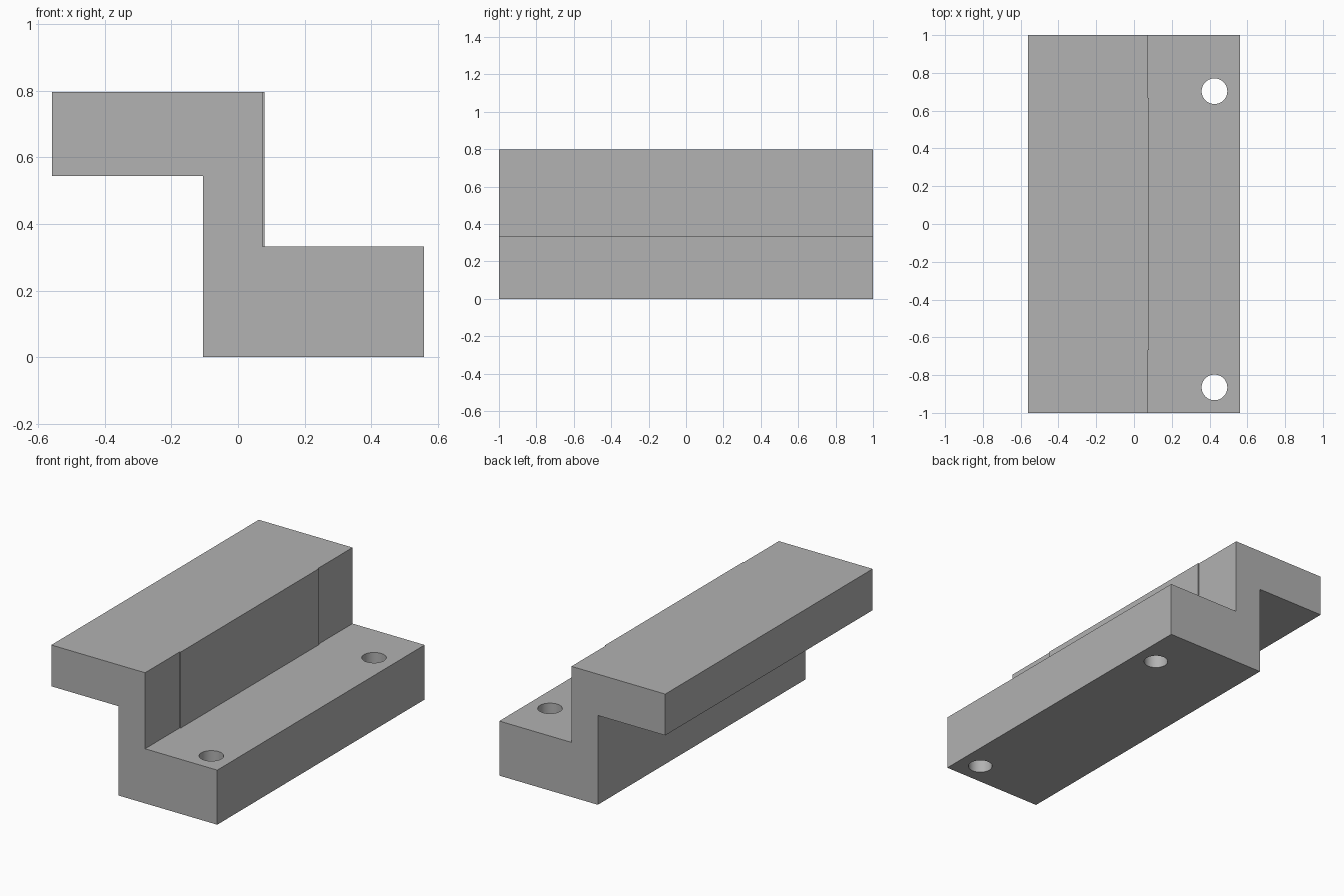
import bpy
import bmesh
from mathutils import Matrix

old = bpy.data.objects.get("Cube")
if old:
    bpy.data.objects.remove(old, do_unlink=True)

GREY = (0.445, 0.445, 0.445, 1)
grey = bpy.data.materials.new("plain grey")
grey.use_nodes = True
grey.diffuse_color = GREY
grey.node_tree.nodes["Principled BSDF"].inputs["Base Color"].default_value = GREY

HALF_WIDTH, HALF_LENGTH, HEIGHT = 0.56, 1.0, 0.797
LEDGE = 0.333        # height of the lower flange
UNDERSIDE = 0.545    # underside of the upper flange
WEB_BACK, WEB_FRONT, RELIEF = -0.105, 0.079, 0.073
PAD_END = 0.667      # half length of the raised middle of the web
HOLE_X, HOLE_RADIUS = 0.426, 0.068


def add_object(name, bm):
    bmesh.ops.recalc_face_normals(bm, faces=bm.faces)
    mesh = bpy.data.meshes.new(name)
    bm.to_mesh(mesh)
    bm.free()
    mesh.materials.append(grey)
    obj = bpy.data.objects.new(name, mesh)
    bpy.context.collection.objects.link(obj)
    return obj


def extrude_profile(name, points, y0, y1):
    bm = bmesh.new()
    face = bm.faces.new([bm.verts.new((x, y0, z)) for x, z in points])
    grown = bmesh.ops.extrude_face_region(bm, geom=[face])["geom"]
    verts = [g for g in grown if isinstance(g, bmesh.types.BMVert)]
    bmesh.ops.translate(bm, verts=verts, vec=(0, y1 - y0, 0))
    return add_object(name, bm)


def cut(target, cutter):
    cutter.hide_render = True
    cutter.hide_set(True)
    cutter.display_type = 'WIRE'
    mod = target.modifiers.new(cutter.name, 'BOOLEAN')
    mod.operation = 'DIFFERENCE'
    mod.solver = 'EXACT'
    mod.object = cutter


# Z-shaped bracket body
body = extrude_profile("bracket_body", [
    (-HALF_WIDTH, HEIGHT), (-HALF_WIDTH, UNDERSIDE), (WEB_BACK, UNDERSIDE),
    (WEB_BACK, 0), (HALF_WIDTH, 0), (HALF_WIDTH, LEDGE),
    (WEB_FRONT, LEDGE), (WEB_FRONT, HEIGHT)], -HALF_LENGTH, HALF_LENGTH)

# Shallow relief at both ends of the web
outer = WEB_FRONT + 0.1
relief_profile = [(RELIEF, LEDGE), (outer, LEDGE),
                  (outer, HEIGHT + 0.1), (RELIEF, HEIGHT + 0.1)]
for end, side in (("front", -1), ("back", 1)):
    cut(body, extrude_profile(end + "_relief_cutter", relief_profile,
                              side * PAD_END, side * (HALF_LENGTH + 0.1)))

# Bolt holes through the lower flange
for end, y in (("front", -0.865), ("back", 0.703)):
    bm = bmesh.new()
    bmesh.ops.create_cone(bm, cap_ends=True, segments=48, radius1=HOLE_RADIUS,
                          radius2=HOLE_RADIUS, depth=1,
                          matrix=Matrix.Translation((HOLE_X, y, LEDGE / 2)))
    cut(body, add_object(end + "_hole_cutter", bm))

# Apply the cuts and smooth the hole walls
bpy.ops.object.select_all(action='DESELECT')
bpy.context.view_layer.objects.active = body
body.select_set(True)
for mod in list(body.modifiers):
    cutter = mod.object
    bpy.ops.object.modifier_apply(modifier=mod.name)
    bpy.data.objects.remove(cutter, do_unlink=True)
bpy.ops.object.shade_smooth_by_angle()
